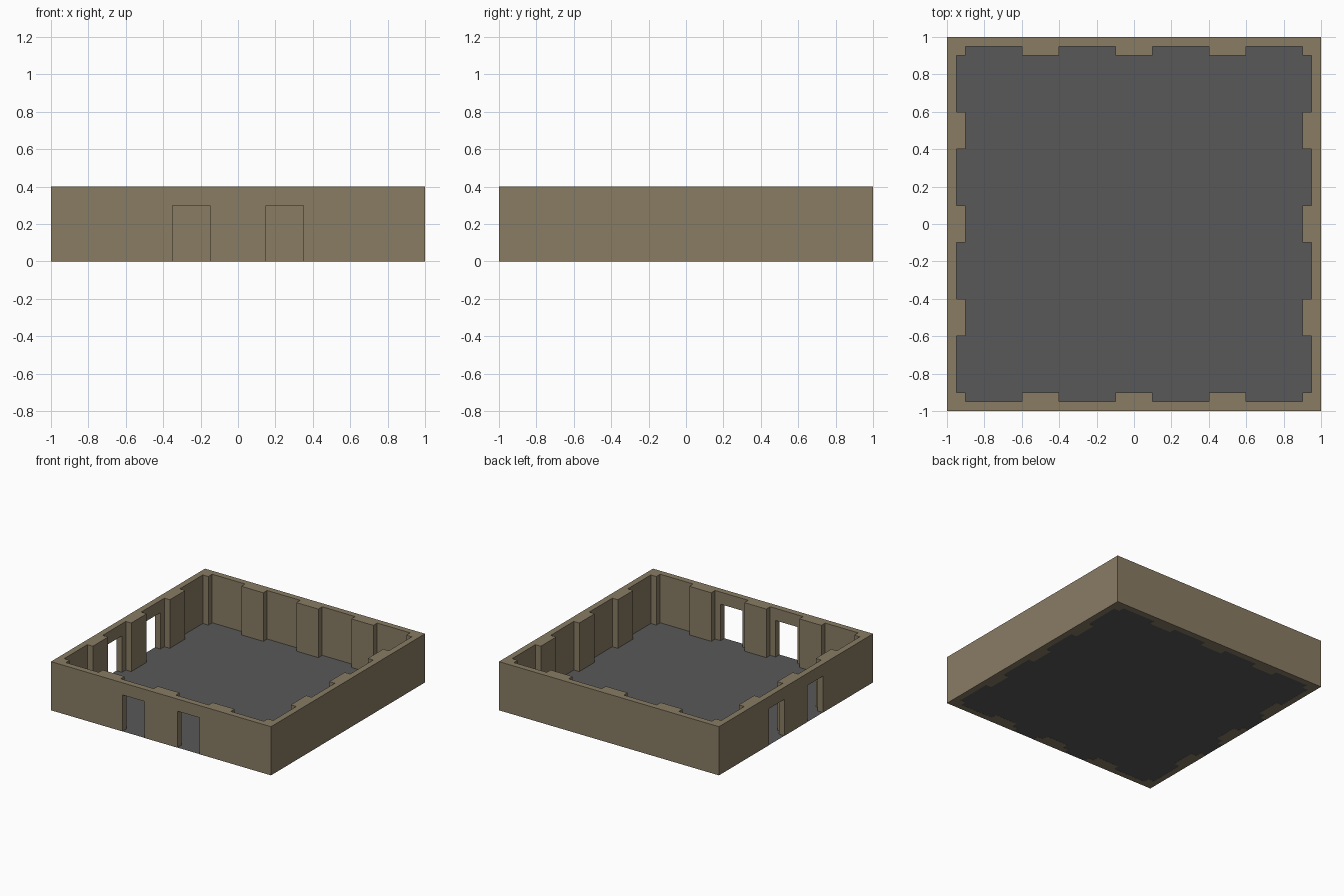
import bpy, bmesh

if "Cube" in bpy.data.objects:
    bpy.data.objects.remove(bpy.data.objects["Cube"])


def material(name, rgb):
    m = bpy.data.materials.new(name)
    m.diffuse_color = (*rgb, 1)
    m.use_nodes = True
    m.node_tree.nodes["Principled BSDF"].inputs["Base Color"].default_value = m.diffuse_color
    return m


def add_object(name, bm, mat):
    mesh = bpy.data.meshes.new(name)
    bm.to_mesh(mesh)
    bm.free()
    mesh.materials.append(mat)
    obj = bpy.data.objects.new(name, mesh)
    bpy.context.collection.objects.link(obj)
    return obj


stone = material("tan stone", (0.25, 0.20, 0.127))
grey = material("dark grey floor", (0.098, 0.098, 0.098))

# Plan and height lines at which the wall changes
half = [0.1, 0.15, 0.35, 0.4, 0.6, 0.9, 0.95, 1.0]
plan = [-v for v in reversed(half)] + half
levels = [0.0, 0.3, 0.4]


def solid(i, j, k):
    """True where the grid cell is filled with wall."""
    n = len(plan) - 1
    if not (0 <= i < n and 0 <= j < n and 0 <= k < len(levels) - 1):
        return False
    x, y = (plan[i] + plan[i + 1]) / 2, (plan[j] + plan[j + 1]) / 2
    far, along = max(abs(x), abs(y)), min(abs(x), abs(y))
    # Two doorways in the front wall and two in the left wall
    if k == 0 and 0.15 < along < 0.35 and min(x, y) < -0.9:
        return False
    # Thin wall, with pilasters and corner posts on the inside
    pilaster = along < 0.1 or 0.4 < along < 0.6 or along > 0.9
    return far > 0.95 or (far > 0.9 and pilaster)


# Walls: skin of all filled cells
bm = bmesh.new()
axes = (plan, plan, levels)
for i in range(len(plan) - 1):
    for j in range(len(plan) - 1):
        for k in range(len(levels) - 1):
            if not solid(i, j, k):
                continue
            for axis in range(3):
                for side in (0, 1):
                    cell = [i, j, k]
                    cell[axis] += 1 if side else -1
                    if solid(*cell):
                        continue
                    u, v = (axis + 1) % 3, (axis + 2) % 3
                    corners = []
                    for du, dv in ((0, 0), (1, 0), (1, 1), (0, 1)):
                        c = [i, j, k]
                        c[axis] += side
                        c[u] += du
                        c[v] += dv
                        corners.append(bm.verts.new([axes[a][c[a]] for a in range(3)]))
                    bm.faces.new(corners if side else corners[::-1])
bmesh.ops.remove_doubles(bm, verts=bm.verts, dist=0.0001)
add_object("walls", bm, stone)

# Floor: thin sheet running through the doorways
bm = bmesh.new()
bm.faces.new([bm.verts.new((x, y, 0.001)) for x, y in ((-1, -1), (1, -1), (1, 1), (-1, 1))])
add_object("floor", bm, grey)
